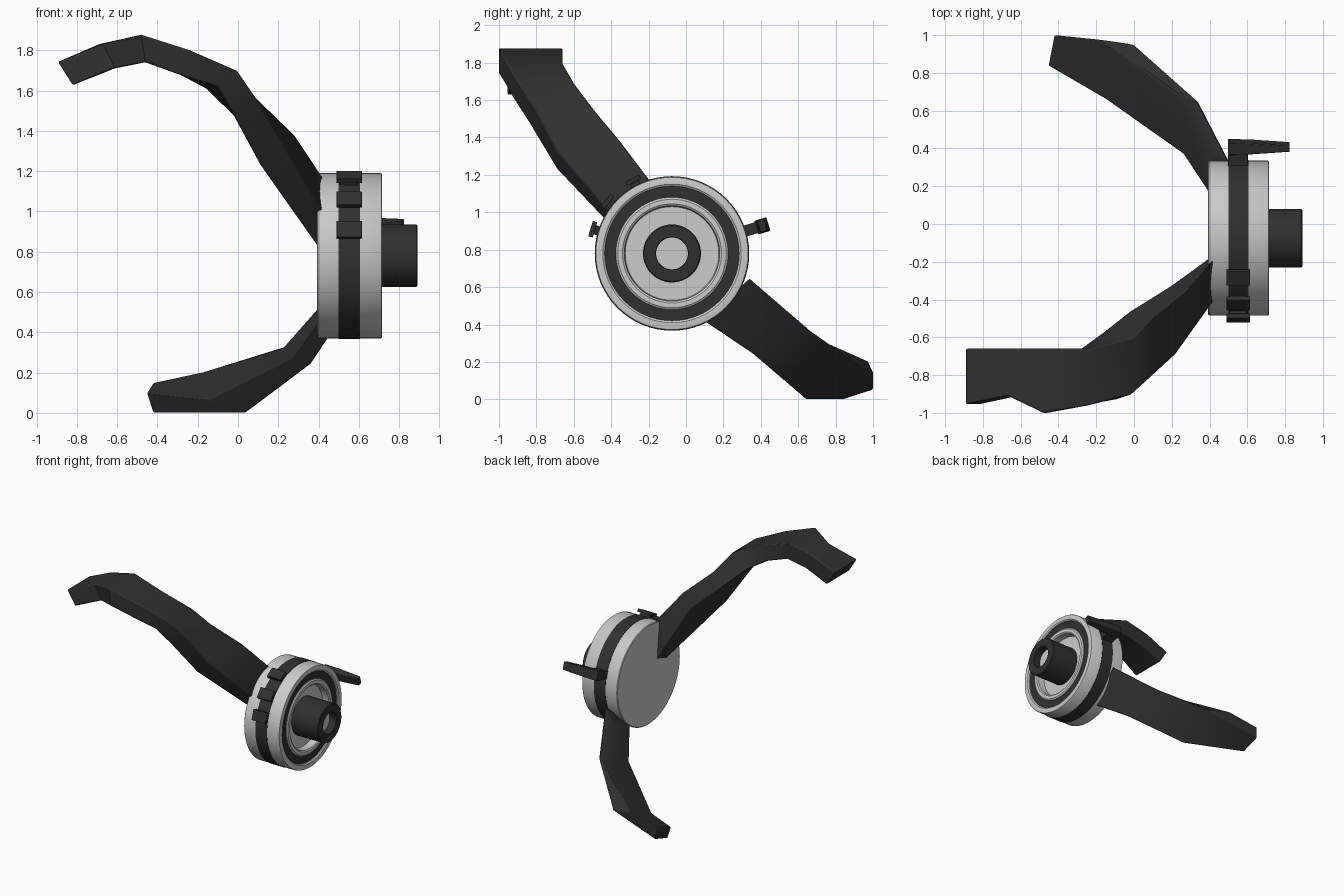
import bpy, bmesh, math
from mathutils import Vector, Matrix

if "Cube" in bpy.data.objects:
    bpy.data.objects.remove(bpy.data.objects["Cube"])

CY, CZ = -0.075, 0.78          # axis of the round housing (runs along x)
dark = bpy.data.materials.new("dark_grey")
dark.diffuse_color = (0.03, 0.03, 0.03, 1)
dark.use_nodes = True
dark.node_tree.nodes["Principled BSDF"].inputs["Base Color"].default_value = dark.diffuse_color


def finish(name, bm, mat=None, bevel=0, angle=35):
    bmesh.ops.recalc_face_normals(bm, faces=bm.faces)
    me = bpy.data.meshes.new(name)
    bm.to_mesh(me)
    bm.free()
    ob = bpy.data.objects.new(name, me)
    bpy.context.collection.objects.link(ob)
    if mat:
        me.materials.append(mat)
    if bevel:
        b = ob.modifiers.new("bevel", "BEVEL")
        b.width, b.segments = bevel, 2
        b.limit_method, b.angle_limit = "ANGLE", math.radians(45)
    bpy.ops.object.select_all(action="DESELECT")
    ob.select_set(True)
    bpy.context.view_layer.objects.active = ob
    bpy.ops.object.shade_smooth_by_angle(angle=math.radians(angle))
    return ob


def lathe(name, profile, mat=None, closed=False):
    """Revolve (x, radius) points about the housing axis."""
    bm = bmesh.new()
    vs = [bm.verts.new((x, CY, CZ + r)) for x, r in profile]
    edges = [bm.edges.new(p) for p in zip(vs, vs[1:])]
    if closed:
        edges.append(bm.edges.new((vs[-1], vs[0])))
    bmesh.ops.spin(bm, geom=vs + edges, cent=(0, CY, CZ), axis=(1, 0, 0),
                   angle=math.tau, steps=64, use_merge=True)
    bmesh.ops.remove_doubles(bm, verts=bm.verts, dist=1e-5)
    return finish(name, bm, mat)


def loft(name, sections, mat, bevel=0):
    """Skin a list of four-cornered sections and cap both ends."""
    bm = bmesh.new()
    rings = [[bm.verts.new(p) for p in s] for s in sections]
    for a, b in zip(rings, rings[1:]):
        for i in range(4):
            j = (i + 1) % 4
            bm.faces.new((a[i], a[j], b[j], b[i]))
    bm.faces.new(rings[0])
    bm.faces.new(rings[-1])
    return finish(name, bm, mat, bevel)


def arm(name, stations):
    """Each station: upper and lower outer edge, then offset(s) to the inner face."""
    secs = []
    for u, l, *d in stations:
        u, l = Vector(u), Vector(l)
        secs.append((u, l, l + Vector(d[-1]), u + Vector(d[0])))
    return loft(name, secs, dark, 0.008)


def radial_box(bm, x, r, ang, size):
    """Box on the housing side; size = along axis, tangential, radial."""
    m = (Matrix.Translation((x, CY, CZ)) @ Matrix.Rotation(math.radians(ang - 90), 4, "X")
         @ Matrix.Translation((0, 0, r)) @ Matrix.Diagonal((*size, 1)))
    bmesh.ops.create_cube(bm, size=1, matrix=m)


# Round housing with recessed dial
lathe("housing", [(0.393, 0), (0.393, 0.405), (0.398, 0.41), (0.708, 0.41), (0.713, 0.407),
                  (0.715, 0.40), (0.715, 0.37), (0.708, 0.36), (0.68, 0.36), (0.68, 0.30),
                  (0.705, 0.30), (0.712, 0.29), (0.712, 0.265), (0.705, 0.255),
                  (0.65, 0.25), (0.65, 0)])
lathe("face_ring", [(0.67, 0.362), (0.70, 0.362), (0.70, 0.298), (0.67, 0.298)], dark, True)
lathe("side_band", [(0.50, 0.40), (0.50, 0.413), (0.605, 0.413), (0.605, 0.40)], dark, True)

# Hollow hub and its light core
lathe("hub", [(0.64, 0.155), (0.885, 0.155), (0.891, 0.149), (0.891, 0.088),
              (0.888, 0.085), (0.64, 0.085)], dark, True)
lathe("hub_core", [(0.64, 0), (0.64, 0.086), (0.83, 0.086), (0.83, 0)])

# Clips along the band
for n, ang in enumerate((118, 141, 163)):
    bm = bmesh.new()
    radial_box(bm, 0.55, 0.42, ang, (0.09, 0.05, 0.04))
    radial_box(bm, 0.552, 0.443, ang, (0.125, 0.085, 0.025))
    finish(f"band_clip_{n + 1}", bm, dark, 0.002)

# Side lever: radial stem and tapering finger
bm = bmesh.new()
radial_box(bm, 0.55, 0.455, 17, (0.105, 0.06, 0.15))
finish("lever_stem", bm, dark, 0.003)
rad = Vector((0, math.cos(math.radians(17)), math.sin(math.radians(17))))
tan = Vector((0, -rad.z, rad.y))


def finger(x, r, w, t):
    c = Vector((x, CY, CZ)) + rad * r
    return [c + rad * a * t + tan * b * w for a, b in ((1, 1), (1, -1), (-1, -1), (-1, 1))]


loft("lever_finger", [finger(0.498, 0.505, 0.038, 0.034), finger(0.62, 0.505, 0.037, 0.031),
                      finger(0.823, 0.505, 0.032, 0.018)], dark, 0.004)

# Curved arms
arm("upper_arm", [
    ((0.42, -0.19, 1.17), (0.42, -0.41, 1.00), (-0.02, 0.01, -0.31), (-0.02, 0.11, -0.18)),
    ((0.28, -0.35, 1.38), (0.22, -0.69, 1.33), (-0.09, 0.02, -0.10), (-0.11, 0.0, -0.10)),
    ((0.10, -0.49, 1.545), (0.09, -0.81, 1.56), (-0.12, 0.03, -0.07), (-0.11, -0.03, -0.08)),
    ((0.00, -0.60, 1.69), (-0.01, -0.90, 1.70), (-0.16, 0.03, -0.08), (-0.09, -0.03, -0.08)),
    ((-0.24, -0.66, 1.80), (-0.24, -0.96, 1.80), (-0.04, 0.0, -0.125)),
    ((-0.48, -0.66, 1.877), (-0.48, -1.00, 1.877), (0.02, 0.0, -0.137)),
    ((-0.69, -0.66, 1.83), (-0.67, -0.91, 1.83), (0.06, 0.0, -0.12)),
    ((-0.893, -0.66, 1.742), (-0.893, -0.955, 1.742), (0.073, 0.0, -0.115)),
])
arm("lower_arm", [
    ((0.50, 0.34, 0.65), (0.48, 0.09, 0.42), (-0.10, 0.02, -0.13), (-0.08, 0.07, 0.05)),
    ((0.34, 0.65, 0.38), (0.36, 0.36, 0.24), (-0.115, 0.04, -0.06), (-0.10, 0.01, 0.03)),
    ((0.00, 0.95, 0.16), (0.04, 0.64, 0.00), (-0.17, 0.025, 0.045), (-0.19, 0.02, 0.065)),
    ((-0.42, 1.00, 0.05), (-0.42, 0.84, 0.00), (0.0, 0.0, 0.10), (-0.034, 0.0, 0.10)),
])
